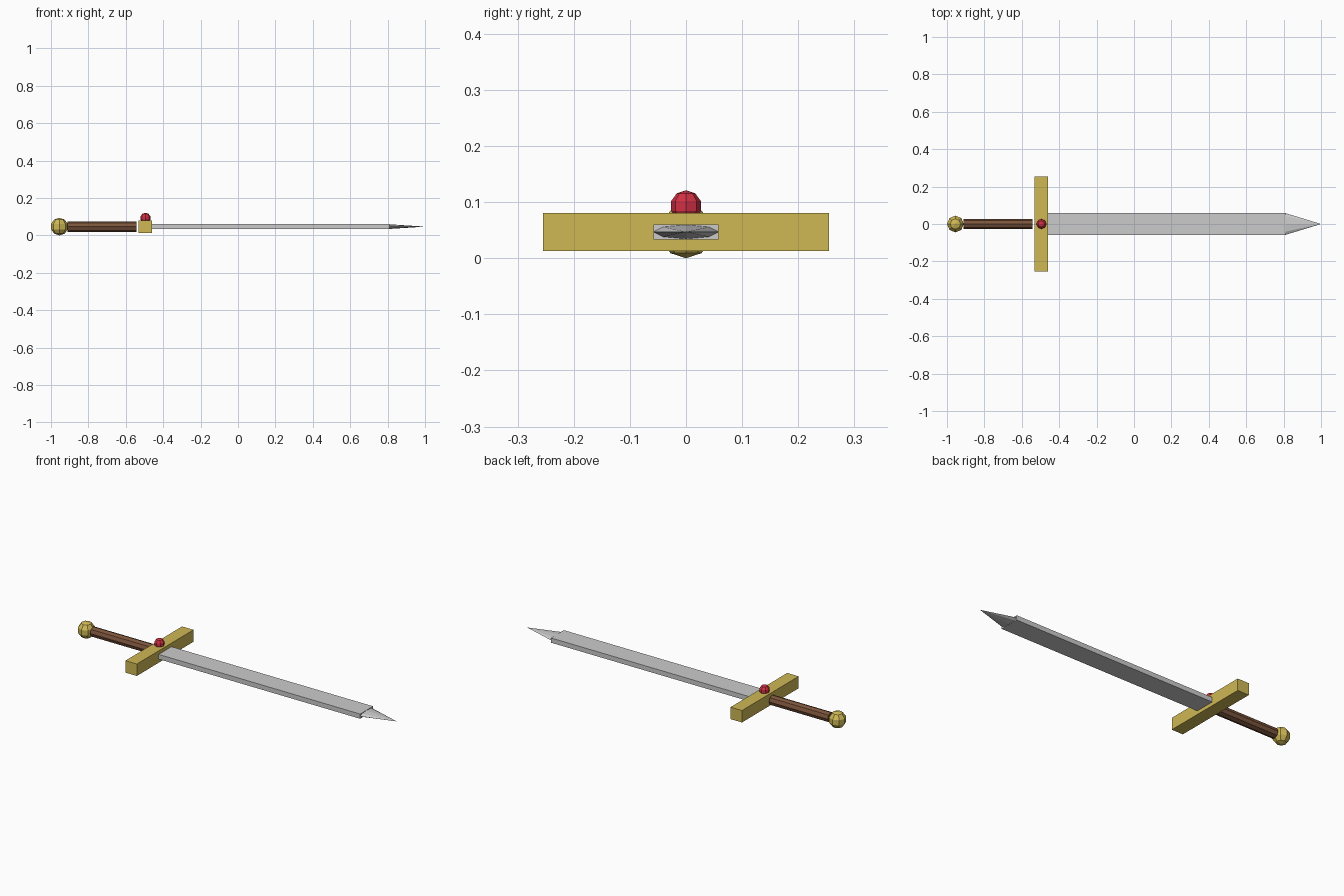
import bpy
from math import pi

if "Cube" in bpy.data.objects:
    bpy.data.objects.remove(bpy.data.objects["Cube"])

AXIS_Z = 0.047   # height of the sword's centre line


def paint(name, rgb):
    m = bpy.data.materials.new(name)
    m.diffuse_color = (*rgb, 1)
    m.use_nodes = True
    m.node_tree.nodes["Principled BSDF"].inputs["Base Color"].default_value = m.diffuse_color
    return m


gold = paint("gold", (0.62, 0.48, 0.09))
wood = paint("leather_brown", (0.2, 0.09, 0.045))
red = paint("gem_red", (0.65, 0.03, 0.06))


def finish(name, mat=None):
    ob = bpy.context.object
    ob.name = name
    if mat:
        ob.data.materials.append(mat)
    return ob


def box(name, x0, x1, width, height, mat=None):
    bpy.ops.mesh.primitive_cube_add(size=1, location=((x0 + x1) / 2, 0, AXIS_Z))
    ob = finish(name, mat)
    ob.scale = (x1 - x0, width, height)


def ball(name, x, z, radius, mat):
    bpy.ops.mesh.primitive_uv_sphere_add(segments=8, ring_count=5, radius=radius,
                                         location=(x, 0, z))
    finish(name, mat)


# Blade and crossguard
box("blade", -0.47, 0.81, 0.116, 0.027)
box("crossguard", -0.531, -0.459, 0.51, 0.068, gold)

# Flattened eight-sided point
bpy.ops.mesh.primitive_cone_add(vertices=8, radius1=0.058, radius2=0, depth=0.19,
                                location=(0.905, 0, AXIS_Z), rotation=(0, pi / 2, 0))
finish("blade_tip").scale = (0.215, 1, 1)

# Grip
bpy.ops.mesh.primitive_cylinder_add(vertices=8, radius=0.028, depth=0.37,
                                    location=(-0.727, 0, AXIS_Z), rotation=(0, pi / 2, 0))
finish("grip", wood)

# Pommel and gem
ball("pommel", -0.955, AXIS_Z, 0.047, gold)
ball("gem", -0.495, 0.093, 0.028, red)
